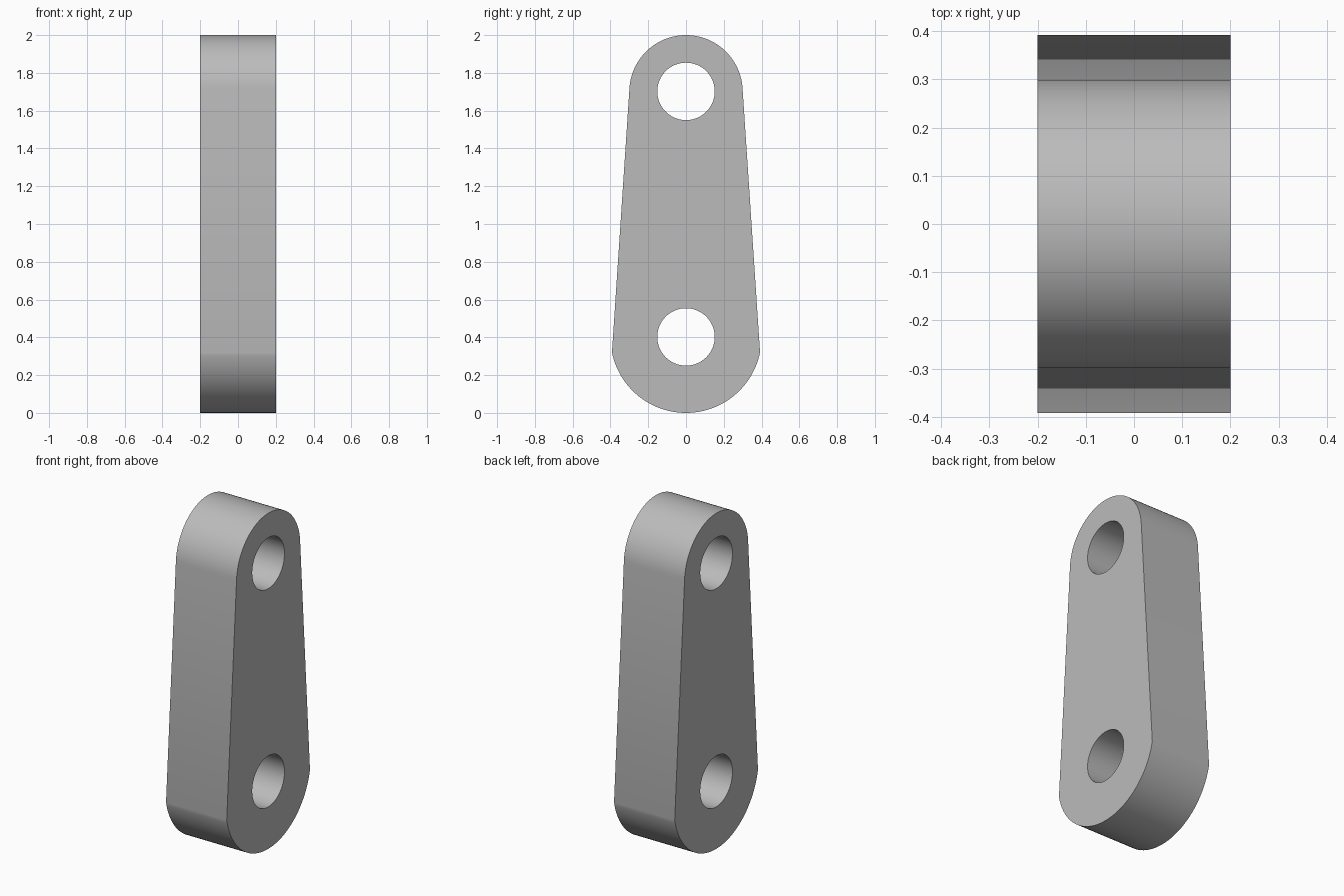
import bpy
import bmesh
from math import sin, cos, pi, radians
from mathutils import Vector

cube = bpy.data.objects.get("Cube")
if cube:
    bpy.data.objects.remove(cube, do_unlink=True)

HALF_WIDTH = 0.2
TOP_Z, TOP_RADIUS = 1.7, 0.3
BASE_Z, BASE_RADIUS = 0.4, 0.4
HOLE_RADIUS = 0.152


def arc(z, radius, start, end, steps):
    """Points of an arc in the side plane, angles in degrees."""
    angles = [radians(start + (end - start) * i / steps) for i in range(steps + 1)]
    return [Vector((-HALF_WIDTH, radius * cos(a), z + radius * sin(a))) for a in angles]


def add_loop(bm, points):
    verts = [bm.verts.new(p) for p in points]
    return [bm.edges.new((v, verts[i - 1])) for i, v in enumerate(verts)]


# Grey metal
grey = bpy.data.materials.new("plain grey")
grey.use_nodes = True
colour = (0.5, 0.5, 0.5, 1)
grey.diffuse_color = colour
grey.node_tree.nodes["Principled BSDF"].inputs["Base Color"].default_value = colour

# Tapered outline with a rounded top and a wider rounded base
bm = bmesh.new()
outline = arc(TOP_Z, TOP_RADIUS, 2, 178, 48) + arc(BASE_Z, BASE_RADIUS, 191.5, 348.5, 48)
edges = add_loop(bm, outline)

# Two pin holes
for z in (TOP_Z + 0.002, BASE_Z + 0.002):
    edges += add_loop(bm, arc(z, HOLE_RADIUS, 0, 360, 64)[:-1])

# Fill the side face and extrude it across the width
bmesh.ops.triangle_fill(bm, edges=edges, use_beauty=True)
side = bmesh.ops.extrude_face_region(bm, geom=bm.faces[:], use_keep_orig=True)
moved = [g for g in side["geom"] if isinstance(g, bmesh.types.BMVert)]
bmesh.ops.translate(bm, verts=moved, vec=(2 * HALF_WIDTH, 0, 0))
bmesh.ops.recalc_face_normals(bm, faces=bm.faces[:])

mesh = bpy.data.meshes.new("link_arm")
bm.to_mesh(mesh)
bm.free()
mesh.materials.append(grey)
link_arm = bpy.data.objects.new("link_arm", mesh)
bpy.context.collection.objects.link(link_arm)

# Smooth curved walls, sharp rims
bpy.ops.object.select_all(action="DESELECT")
link_arm.select_set(True)
bpy.context.view_layer.objects.active = link_arm
bpy.ops.object.shade_smooth_by_angle(angle=radians(30))
